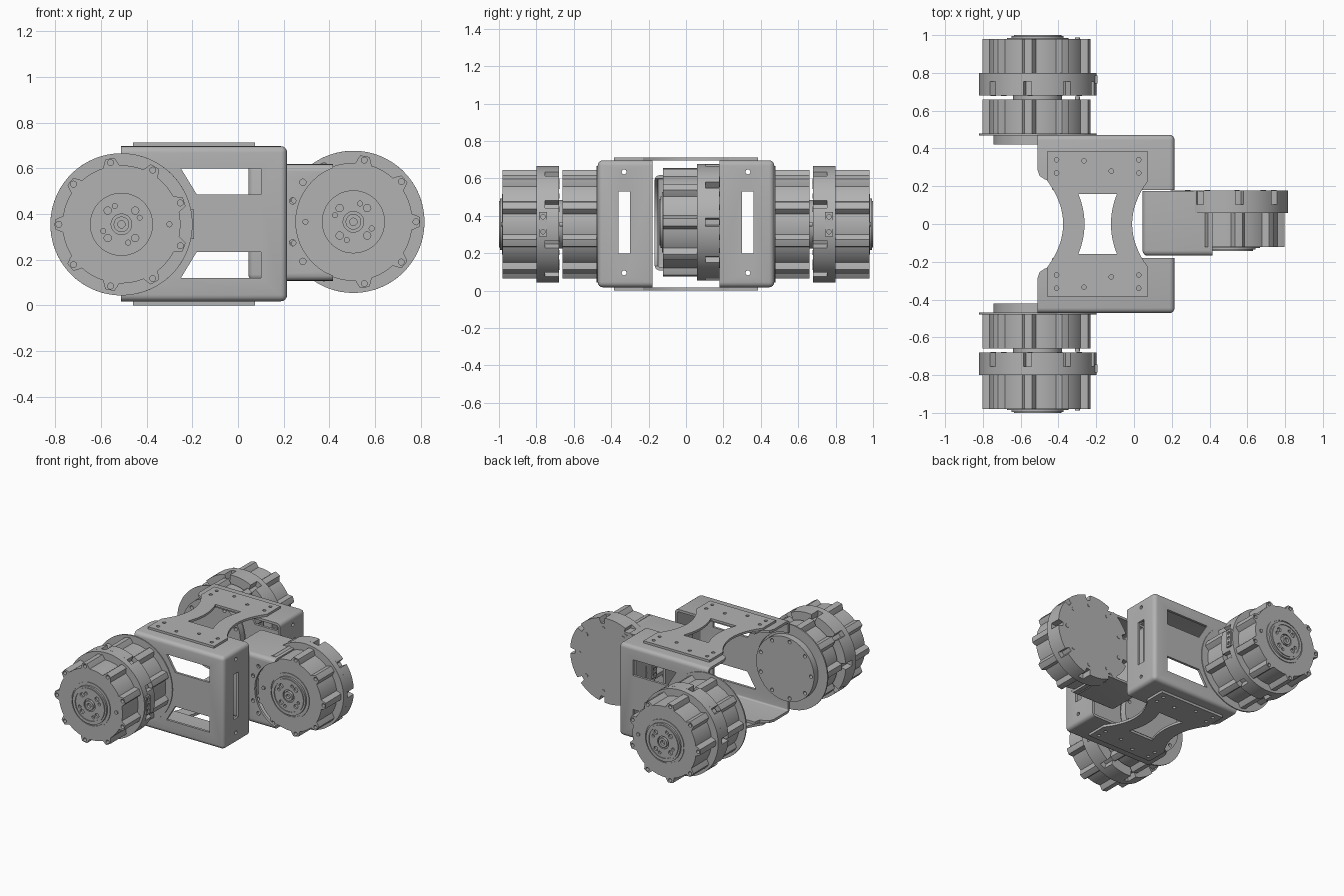
import bpy, bmesh
from math import sin, cos, pi, radians
from mathutils import Matrix, Vector

cube = bpy.data.objects.get("Cube")
if cube:
    bpy.data.objects.remove(cube, do_unlink=True)

GREY = (0.45, 0.45, 0.45, 1)
metal = bpy.data.materials.new("plain grey metal")
metal.use_nodes = True
metal.diffuse_color = GREY
metal.node_tree.nodes["Principled BSDF"].inputs["Base Color"].default_value = GREY
made = []


def add(name, mesh):
    obj = bpy.data.objects.new(name, mesh)
    bpy.context.scene.collection.objects.link(obj)
    mesh.materials.clear()
    mesh.materials.append(metal)
    return obj


def evaluated(obj):
    bpy.context.view_layer.update()
    dg = bpy.context.evaluated_depsgraph_get()
    return bpy.data.meshes.new_from_object(obj.evaluated_get(dg))


def circle(r, x=0, y=0, n=48):
    return [(x + r * cos(2 * pi * i / n), y + r * sin(2 * pi * i / n)) for i in range(n)]


def ring(r, dist, angles, x=0, y=0):
    return [circle(r, x + dist * cos(radians(a)), y + dist * sin(radians(a)), 16) for a in angles]


def rect(x0, y0, x1, y1):
    return [(x0, y0), (x1, y0), (x1, y1), (x0, y1)]


def bow(x_end, x_mid, y0, y1):
    ts = [i / 8 - 1 for i in range(17)]
    return [(x_mid + (x_end - x_mid) * t * t, y0 + (y1 - y0) * (t + 1) / 2) for t in ts]


def prism(name, loops, z0, z1, matrix=Matrix(), keep=True):
    """Filled outlines (inner loops become holes) extruded from z0 to z1."""
    cu = bpy.data.curves.new(name, "CURVE")
    cu.dimensions, cu.fill_mode, cu.extrude = "2D", "BOTH", (z1 - z0) / 2
    for loop in loops:
        sp = cu.splines.new("POLY")
        sp.points.add(len(loop) - 1)
        for p, (x, y) in zip(sp.points, loop):
            p.co = (x, y, 0, 1)
        sp.use_cyclic_u = True
    tmp = bpy.data.objects.new(name, cu)
    bpy.context.scene.collection.objects.link(tmp)
    mesh = evaluated(tmp)
    bpy.data.objects.remove(tmp)
    mesh.transform(matrix @ Matrix.Translation((0, 0, (z0 + z1) / 2)))
    bm = bmesh.new()
    bm.from_mesh(mesh)
    bmesh.ops.remove_doubles(bm, verts=bm.verts, dist=1e-5)
    bmesh.ops.recalc_face_normals(bm, faces=bm.faces)
    bm.to_mesh(mesh)
    bm.free()
    obj = add(name, mesh)
    if keep:
        made.append(obj)
    return obj


def folded_bracket(name, lo, hi, open_dirs, cutters):
    """Sheet metal box, open on some sides, with rounded bends and cut-outs."""
    lo, hi = Vector(lo), Vector(hi)
    bm = bmesh.new()
    bmesh.ops.create_cube(bm, size=1)
    for v in bm.verts:
        v.co = Vector([(a + b) / 2 + c * (b - a) for a, b, c in zip(lo, hi, v.co)])
    bm.normal_update()
    gone = [f for f in bm.faces if any(f.normal.dot(Vector(d)) > 0.9 for d in open_dirs)]
    bmesh.ops.delete(bm, geom=gone, context="FACES")
    folds = [e for e in bm.edges if len(e.link_faces) == 2]
    bmesh.ops.bevel(bm, geom=folds, offset=0.028, segments=4, profile=0.5, affect="EDGES")
    mesh = bpy.data.meshes.new(name)
    bm.to_mesh(mesh)
    bm.free()
    obj = add(name, mesh)
    sol = obj.modifiers.new("sheet", "SOLIDIFY")
    sol.thickness, sol.offset = 0.018, -1
    for c in cutters:
        mod = obj.modifiers.new("cut", "BOOLEAN")
        mod.operation, mod.solver, mod.object = "DIFFERENCE", "EXACT", c
    obj.data = evaluated(obj)
    obj.modifiers.clear()
    for c in cutters:
        bpy.data.objects.remove(c)
    made.append(obj)


# Motor outlines: ribs on the body and notches in the flange, nine of each
STEP = 40
SCREWS = range(180, 540, STEP)


def off_screw(a):
    return abs((a - 180 + STEP / 2) % STEP - STEP / 2)


def polar(radius):
    return [(radius(a) * cos(radians(a)), radius(a) * sin(radians(a))) for a in range(360)]


body_loop = polar(lambda a: 0.258 + 0.034 * min(1, max(0, (8 - off_screw(a)) / 4)))
notch_loop = polar(lambda a: 0.272 if off_screw(a) < 3.5 else 0.311)


def axis(cx, cy, cz, mx, s):
    return Matrix(((mx, 0, 0, cx), (0, 0, s, cy), (0, 1, 0, cz), (0, 0, 0, 1)))


def drive_motor(name, m):
    prism(name + "_notched_flange", [notch_loop], 0, 0.075, m)
    prism(name + "_flange", [circle(0.311, n=96)], 0.075, 0.12, m)
    prism(name + "_body", [body_loop] + ring(0.013, 0.274, SCREWS), 0.12, 0.3, m)
    prism(name + "_back_screws", ring(0.014, 0.235, SCREWS), -0.003, 0.01, m)
    # hub with a groove, bolt holes and a centre bore
    prism(name + "_hub_rim", [circle(0.162), circle(0.15)], 0.29, 0.305, m)
    holes = ring(0.016, 0.085, range(45, 405, 90)) + ring(0.011, 0.085, range(20, 380, 90))
    prism(name + "_hub", [circle(0.138), circle(0.045)] + holes, 0.29, 0.314, m)
    prism(name + "_hub_lip", [circle(0.125), circle(0.112)], 0.3, 0.32, m)
    prism(name + "_shaft", [circle(0.034), circle(0.016)], 0.29, 0.32, m)
    prism(name + "_pin", [circle(0.013, 0.21, 0, 16)], 0.29, 0.308, m)
    # three-pin socket on the rim
    side = m @ Matrix(((0, 0, 1, 0), (1, 0, 0, 0), (0, 1, 0, 0.085), (0, 0, 0, 1)))
    pins = [circle(0.012, y, 0, 12) for y in (-0.04, 0, 0.04)]
    prism(name + "_socket", [rect(-0.065, -0.022, 0.065, 0.022)] + pins, 0.29, 0.318, side)


def inner_motor(name, m):
    prism(name + "_cap", [circle(0.235)] + ring(0.013, 0.21, SCREWS), 0, 0.05, m)
    prism(name + "_base", [circle(0.311, n=96)], 0.048, 0.058, m)
    prism(name + "_body", [body_loop], 0.058, 0.24, m)
    prism(name + "_hub", [circle(0.13)], 0.24, 0.262, m)
    prism(name + "_pin", [circle(0.013, 0.21, 0, 16)], 0.23, 0.255, m)


MX, MZ = -0.51, 0.355
for s, side in ((-1, "front"), (1, "back")):
    drive_motor(side + "_outer_motor", axis(MX, s * 0.68, MZ, 1, s))
    inner_motor(side + "_inner_motor", axis(MX, s * 0.42, MZ, 1, s))

    # side bracket: windows and motor recess, end slot, trimmed flange corners
    upper = [(-0.25, 0.6), (0.1, 0.6), (0.1, 0.485), (-0.18, 0.485)]
    lower = [(x, 2 * 0.36 - z) for x, z in upper]
    recess = circle(0.25, MX, MZ)
    windows = prism("window_cutter", [upper, lower, recess], 0.4, 0.55, axis(0, 0, 0, 1, s), False)
    along_x = Matrix(((0, 0, 1, 0), (s, 0, 0, 0), (0, 1, 0, 0), (0, 0, 0, 1)))
    slot = [rect(0.3, 0.2, 0.362, 0.53), circle(0.013, 0.331, 0.635, 16), circle(0.013, 0.331, 0.095, 16)]
    slots = prism("slot_cutter", slot, 0.15, 0.3, along_x, False)
    corner = [(-0.6, 0.1), (-0.42, 0.1), (-0.44, 0.23), (-0.47, 0.235), (-0.5, 0.255), (-0.515, 0.3), (-0.6, 0.3)]
    corners = prism("corner_cutter", [corner], -0.1, 0.9, Matrix.Diagonal((1, s, 1, 1)), False)
    ys = sorted((s * 0.18, s * 0.472))
    folded_bracket(side + "_bracket", (-0.512, ys[0], 0.018), (0.215, ys[1], 0.697),
                   [(-1, 0, 0), (0, -s, 0)], [windows, slots, corners])

# Steering motor and its bracket on the right
SX, SZ = 0.505, 0.366
drive_motor("end_motor", axis(SX, 0.178, SZ, -1, -1))
recess = [circle(0.252, SX, SZ)] + ring(0.014, 0.281, (142, 161, 199, 218), SX, SZ)
cut = prism("recess_cutter", recess, -0.3, -0.1, axis(0, 0, 0, 1, 1), False)
folded_bracket("end_bracket", (0.045, -0.168, 0.108), (0.415, 0.176, 0.618),
               [(1, 0, 0), (0, 1, 0)], [cut])

# Top and bottom waisted plates
outline = ([(-0.46, -0.385)] + bow(-0.46, -0.375, -0.23, 0.23) + [(-0.46, 0.385), (0.075, 0.385)]
           + bow(0.075, -0.01, 0.23, -0.23) + [(0.075, -0.385)])
window = bow(-0.295, -0.262, -0.16, 0.16) + bow(-0.09, -0.122, 0.16, -0.16)
holes = [circle(0.012, x, s * y, 16) for s in (-1, 1)
         for x, y in ((-0.41, 0.34), (-0.41, 0.27), (-0.265, 0.335), (-0.12, 0.28), (0.025, 0.34), (0.025, 0.27))]
prism("top_plate", [outline, window] + holes, 0.697, 0.713)
prism("bottom_plate", [outline, window] + holes, 0, 0.018)

bpy.ops.object.select_all(action="DESELECT")
for o in made:
    o.select_set(True)
bpy.context.view_layer.objects.active = made[0]
bpy.ops.object.shade_smooth_by_angle(angle=radians(30))
